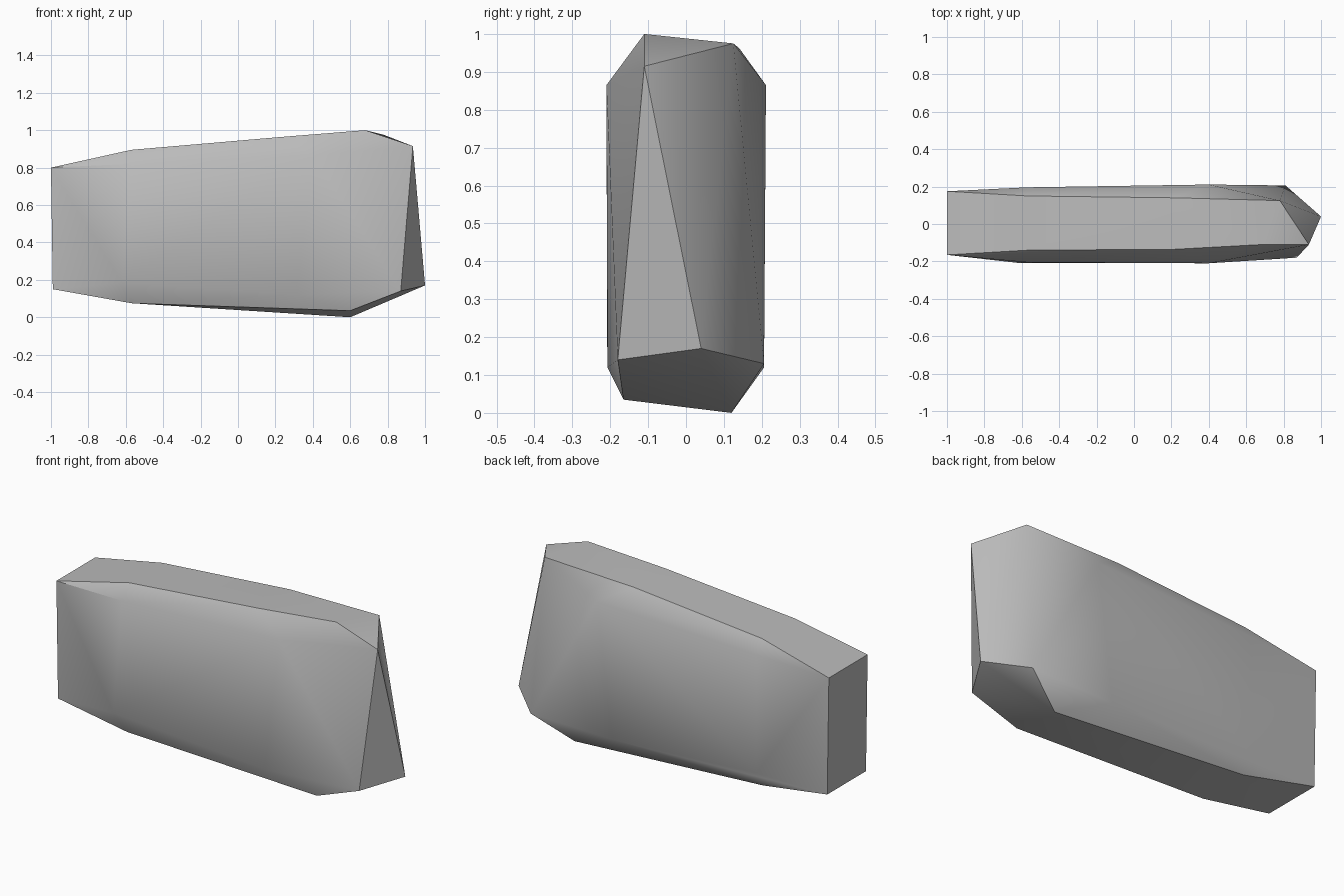
import bpy, bmesh, math

cube = bpy.data.objects.get("Cube")
if cube:
    bpy.data.objects.remove(cube, do_unlink=True)

stone = bpy.data.materials.new("stone_grey")
stone.use_nodes = True
grey = (0.5, 0.5, 0.5, 1)
stone.diffuse_color = grey
stone.node_tree.nodes["Principled BSDF"].inputs["Base Color"].default_value = grey

# Ridge lines running along the slab, plus the blunt end corners
top_front = [(-1, -.165, .80), (-.57, -.14, .895), (.22, -.135, .963),
             (.68, -.11, 1.0), (.935, -.11, .915)]
top_back = [(-1, .175, .80), (-.57, .15, .895), (.22, .14, .963), (.78, .125, .975)]
upper_front = [(-.57, -.205, .82), (.4, -.21, .865)]
upper_back = [(-.57, .196, .82), (.4, .211, .865)]
lower_front = [(-.62, -.208, .185), (.31, -.207, .12), (.87, -.18, .14)]
lower_back = [(-.57, .196, .165), (.31, .206, .12), (.81, .206, .13)]
base_front = [(-.99, -.165, .15), (-.57, -.16, .075), (.6, -.165, .035)]
base_back = [(-.99, .175, .15), (-.57, .14, .075), (.6, .12, 0)]
nose = [(1, .04, .17)]

# Faceted slab wrapped around the ridge lines
bm = bmesh.new()
for line in (top_front, top_back, upper_front, upper_back, lower_front,
             lower_back, base_front, base_back, nose):
    for point in line:
        bm.verts.new(point)
hull = bmesh.ops.convex_hull(bm, input=bm.verts)
loose = [v for v in bm.verts if not v.link_faces]
bmesh.ops.delete(bm, geom=loose, context="VERTS")
bmesh.ops.recalc_face_normals(bm, faces=bm.faces)

mesh = bpy.data.meshes.new("stone_slab")
bm.to_mesh(mesh)
bm.free()
mesh.materials.append(stone)
slab = bpy.data.objects.new("stone_slab", mesh)
bpy.context.collection.objects.link(slab)

# Soft facets with crisp main edges
bpy.ops.object.select_all(action="DESELECT")
slab.select_set(True)
bpy.context.view_layer.objects.active = slab
bpy.ops.object.shade_smooth_by_angle(angle=math.radians(37))
